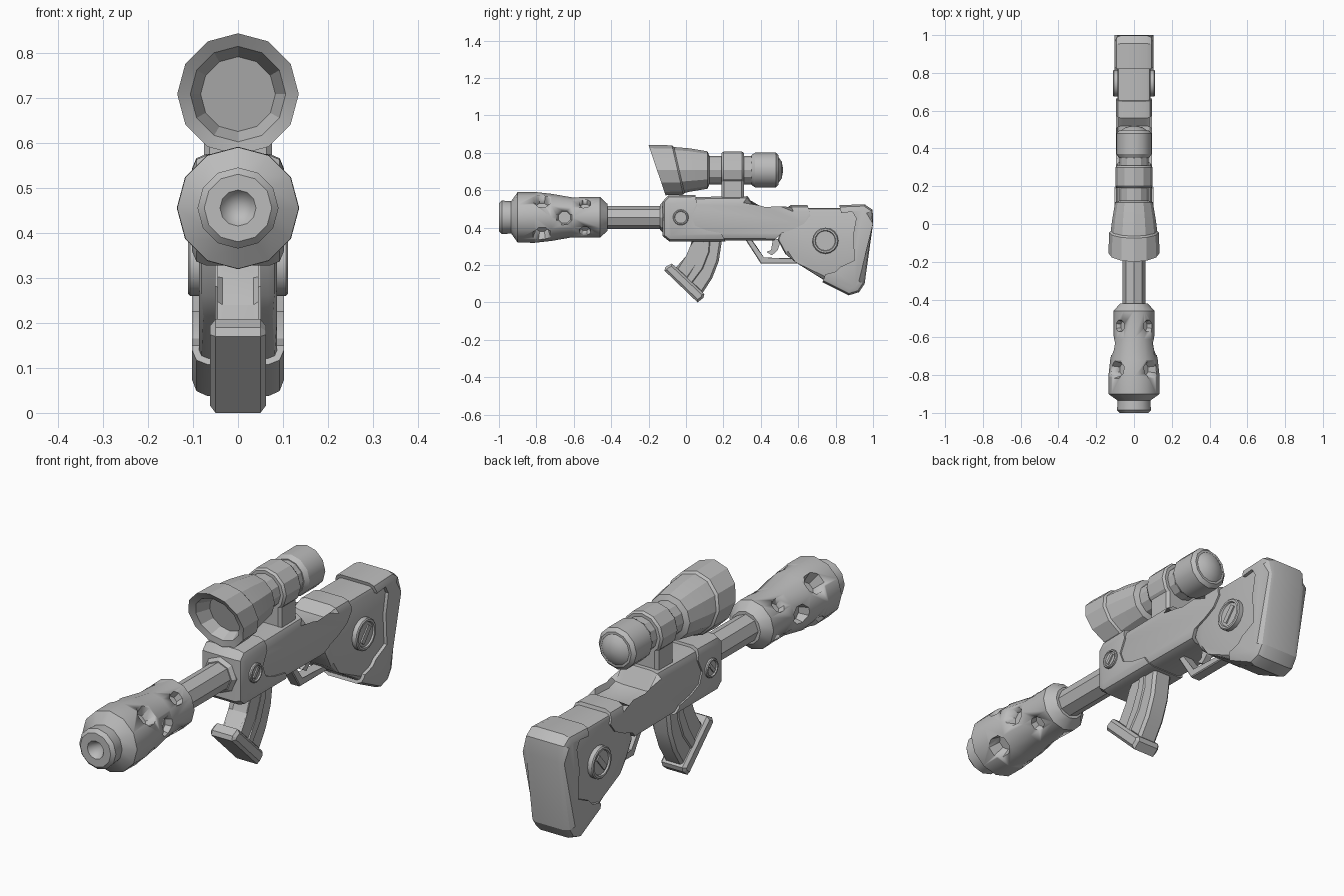
import bpy, bmesh
from math import sin, cos, pi, radians
from mathutils import Matrix, Vector

if "Cube" in bpy.data.objects:
    bpy.data.objects.remove(bpy.data.objects["Cube"])

GREY = (0.5, 0.5, 0.5, 1)
grey = bpy.data.materials.new("plain grey")
grey.use_nodes = True
grey.diffuse_color = GREY
grey.node_tree.nodes["Principled BSDF"].inputs["Base Color"].default_value = GREY


def finish(name, bm, angle=25):
    bmesh.ops.remove_doubles(bm, verts=bm.verts, dist=0.0002)
    bmesh.ops.recalc_face_normals(bm, faces=bm.faces)
    mesh = bpy.data.meshes.new(name)
    bm.to_mesh(mesh)
    bm.free()
    mesh.materials.append(grey)
    ob = bpy.data.objects.new(name, mesh)
    bpy.context.collection.objects.link(ob)
    bpy.ops.object.select_all(action='DESELECT')
    ob.select_set(True)
    bpy.context.view_layer.objects.active = ob
    bpy.ops.object.shade_smooth_by_angle(angle=radians(angle))
    return ob


def slab(name, outline, half, bevel=0.0, segments=1, soft=None):
    """Side outline (y, z) extruded across x; the first `soft` edges are rounded."""
    bm = bmesh.new()
    n = len(outline)
    sides = [[bm.verts.new((x, y, z)) for y, z in outline] for x in (-half, half)]
    for side in sides:
        bm.faces.new(side)
    for i in range(n):
        j = (i + 1) % n
        bm.faces.new((sides[0][i], sides[0][j], sides[1][j], sides[1][i]))
    if bevel:
        edges = [bm.edges.get((s[i], s[(i + 1) % n]))
                 for s in sides for i in range(n if soft is None else soft)]
        bmesh.ops.bevel(bm, geom=edges, offset=bevel, segments=segments,
                        profile=0.5, affect='EDGES', clamp_overlap=False)
    return finish(name, bm)


def lathe(name, profile, axis_z, sides=12, angle=25):
    """Profile of (y, radius, optional slant) turned around the y direction."""
    bm = bmesh.new()
    rings = []
    for y, r, *slant in profile:
        k = slant[0] if slant else 0
        ring = []
        for i in range(sides):
            a = 2 * pi * i / sides
            dz = r * cos(a)
            ring.append(bm.verts.new((r * sin(a), y - k * dz, axis_z + dz)))
        rings.append(ring)
    for a, b in zip(rings, rings[1:]):
        for i in range(sides):
            j = (i + 1) % sides
            bm.faces.new((a[i], a[j], b[j], b[i]))
    return finish(name, bm, angle)


def screw(name, side, y, z, r, x):
    """Round side boss with a sunken face and a slanted slot bar."""
    bm = bmesh.new()
    n = 16
    rings = []
    for px, pr in ((x - 0.03, r), (x - 0.004, r), (x, r * 0.93),
                   (x, r * 0.8), (x - 0.007, r * 0.75), (x - 0.007, 0)):
        rings.append([bm.verts.new((side * px, y + pr * cos(2 * pi * i / n),
                                    z + pr * sin(2 * pi * i / n))) for i in range(n)])
    for a, b in zip(rings, rings[1:]):
        for i in range(n):
            j = (i + 1) % n
            bm.faces.new((a[i], a[j], b[j], b[i]))
    m = (Matrix.Translation((side * (x - 0.006), y, z)) @ Matrix.Rotation(-radians(40), 4, 'X')
         @ Matrix.Diagonal((0.01, r * 0.35, r * 1.15, 1)))
    bmesh.ops.create_cube(bm, size=1, matrix=m)
    finish(name, bm)


# Muzzle shroud with its vent holes
BORE = 0.455
muzzle = lathe("muzzle_shroud", [
    (-0.94, 0), (-1, 0.04), (-1, 0.075), (-0.985, 0.09), (-0.935, 0.086),
    (-0.9, 0.135), (-0.81, 0.136), (-0.72, 0.126), (-0.61, 0.107),
    (-0.46, 0.109), (-0.42, 0.072), (-0.42, 0)], BORE, 12, 32)
bm = bmesh.new()
diagonals = [pi / 4 + i * pi / 2 for i in range(4)]
for y, r, angles in ((-0.77, 0.052, diagonals), (-0.65, 0.052, (0, pi)),
                     (-0.54, 0.04, diagonals)):
    for a in angles:
        out = Vector((cos(a), 0, sin(a)))
        m = (Matrix.Translation(Vector((0, y, BORE)) + out * 0.125)
             @ out.to_track_quat('Z', 'Y').to_matrix().to_4x4()
             @ Matrix.Rotation(pi / 8, 4, 'Z'))
        bmesh.ops.create_cone(bm, cap_ends=True, segments=8, radius1=r * 0.65,
                              radius2=r * 1.25, depth=0.1, matrix=m)
cutter = finish("vent_cutter", bm)
cutter.hide_render = True
cut = muzzle.modifiers.new("vents", 'BOOLEAN')
cut.operation = 'DIFFERENCE'
cut.solver = 'EXACT'
cut.object = cutter
bpy.context.view_layer.objects.active = muzzle
bpy.ops.object.modifier_apply(modifier=cut.name)
bpy.data.objects.remove(cutter)

# Barrel and collar
lathe("barrel", [(-0.44, 0), (-0.44, 0.061), (-0.08, 0.061), (-0.08, 0)], BORE, 8)
lathe("barrel_collar", [(-0.14, 0), (-0.14, 0.066), (-0.125, 0.08),
                        (-0.1, 0.08), (-0.1, 0)], BORE, 8)

# Receiver, its raised front cover, stock core and butt
slab("receiver", [
    (0.47, 0.33), (-0.09, 0.335), (-0.115, 0.36), (-0.115, 0.54), (-0.09, 0.562),
    (0.33, 0.568), (0.365, 0.49), (0.42, 0.475), (0.52, 0.48), (0.56, 0.52),
    (0.65, 0.52), (0.665, 0.465), (0.63, 0.42), (0.57, 0.39), (0.51, 0.37)],
    0.095, 0.035, 2, soft=10)
slab("front_cover", [
    (0.21, 0.327), (-0.09, 0.327), (-0.125, 0.355), (-0.125, 0.54), (-0.095, 0.572),
    (0.05, 0.575), (0.06, 0.52), (0.03, 0.46), (0.05, 0.41), (0.11, 0.385),
    (0.19, 0.37)], 0.102, 0.032, 2, soft=5)
slab("stock_core", [
    (0.9, 0.1), (0.74, 0.118), (0.585, 0.215), (0.53, 0.26), (0.49, 0.335),
    (0.55, 0.505), (0.93, 0.505), (0.93, 0.3)], 0.087, 0.02, 2)
slab("butt", [
    (0.82, 0.52), (0.955, 0.525), (0.998, 0.495), (1, 0.42), (0.955, 0.1),
    (0.925, 0.055), (0.87, 0.038), (0.73, 0.108), (0.745, 0.15), (0.8, 0.165),
    (0.825, 0.19), (0.9, 0.225), (0.893, 0.36), (0.91, 0.45), (0.89, 0.485),
    (0.83, 0.478)], 0.102, 0.033, 2, soft=7)

# Side screws
for side, label in ((1, "left"), (-1, "right")):
    screw(label + "_stock_screw", side, 0.745, 0.33, 0.07, 0.111)
    screw(label + "_receiver_screw", side, -0.028, BORE, 0.042, 0.113)

# Curved magazine with side ribs and base
slab("magazine", [
    (0.037, 0.35), (0.035, 0.3), (0.01, 0.24), (-0.06, 0.18), (0.085, 0.045),
    (0.14, 0.13), (0.175, 0.22), (0.195, 0.35)], 0.046, 0.012)
slab("magazine_rib", [
    (0.095, 0.35), (0.09, 0.28), (0.055, 0.2), (0.0, 0.13), (0.03, 0.1),
    (0.09, 0.18), (0.125, 0.27), (0.13, 0.35)], 0.051, 0.005)
slab("magazine_base", [
    (-0.075, 0.208), (0.098, 0.045), (0.093, 0.025), (0.062, 0.0),
    (-0.115, 0.17), (-0.11, 0.19)], 0.062, 0.012)

# Trigger and guard
slab("trigger_guard", [
    (0.315, 0.34), (0.35, 0.34), (0.415, 0.236), (0.6, 0.236), (0.6, 0.208),
    (0.4, 0.208)], 0.025, 0.004)
slab("trigger", [
    (0.43, 0.27), (0.455, 0.28), (0.465, 0.34), (0.51, 0.34), (0.49, 0.28),
    (0.46, 0.252)], 0.014)

# Scope: slanted hood, tube, clamp ring and rounded eyepiece
SIGHT = 0.708
lathe("scope_body", [
    (-0.08, 0), (-0.08, 0.083, 0.25), (-0.145, 0.106, 0.335), (-0.155, 0.135, 0.335),
    (-0.045, 0.132, 0.23), (-0.036, 0.123, 0.23), (0.02, 0.116), (0.115, 0.1),
    (0.125, 0.076), (0.37, 0.076), (0.37, 0)], SIGHT)
lathe("scope_clamp", [
    (0.19, 0.06), (0.19, 0.09), (0.2, 0.098), (0.3, 0.098), (0.31, 0.09),
    (0.31, 0.06)], SIGHT)
lathe("eyepiece", [
    (0.35, 0), (0.35, 0.08), (0.37, 0.093), (0.48, 0.093), (0.495, 0.078),
    (0.495, 0.068), (0.512, 0.045), (0.52, 0)], SIGHT, 12, 32)
slab("scope_mount", [(0.19, 0.545), (0.19, 0.68), (0.31, 0.68), (0.31, 0.545)],
     0.075, 0.012)
